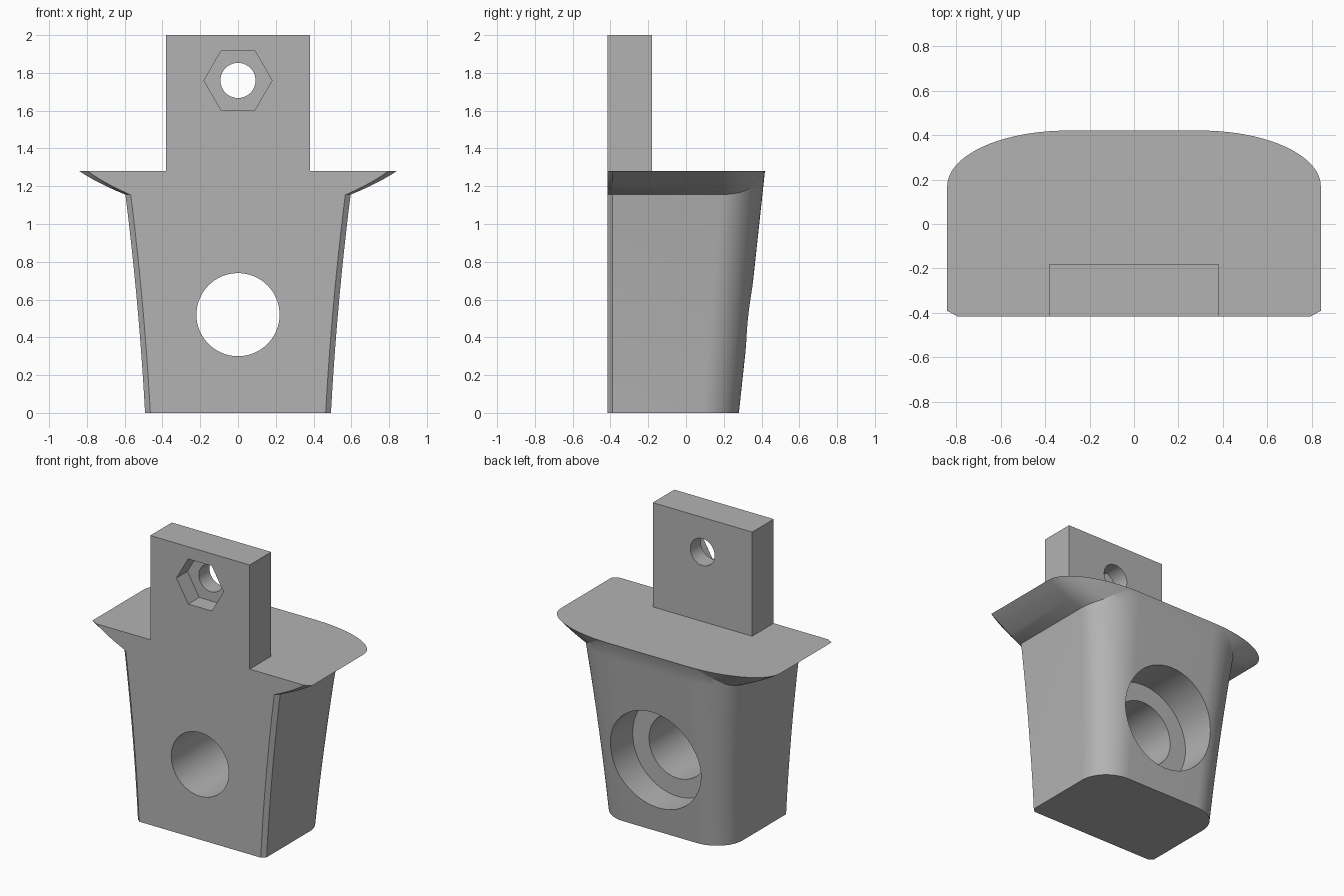
import bpy, bmesh
from math import sin, cos, pi, radians

if "Cube" in bpy.data.objects:
    bpy.data.objects.remove(bpy.data.objects["Cube"])

FRONT, DECK = -0.415, 1.28

grey = bpy.data.materials.new("plain grey")
grey.use_nodes = True
colour = (0.45, 0.45, 0.45, 1)
grey.diffuse_color = colour
grey.node_tree.nodes["Principled BSDF"].inputs["Base Color"].default_value = colour


def new_object(name, bm):
    bmesh.ops.recalc_face_normals(bm, faces=bm.faces)
    mesh = bpy.data.meshes.new(name)
    bm.to_mesh(mesh)
    bm.free()
    obj = bpy.data.objects.new(name, mesh)
    bpy.context.collection.objects.link(obj)
    mesh.materials.append(grey)
    return obj


def section(width, back, arc_x, arc_y, chamfer, steps=20):
    """Half-width outline with chamfered front and elliptical back corners, mirrored."""
    half = [(width - chamfer, FRONT), (width, FRONT + 0.025)]
    for i in range(steps + 1):
        a = pi / 2 * i / steps
        half.append((arc_x + (width - arc_x) * cos(a), arc_y + (back - arc_y) * sin(a)))
    return half + [(-x, y) for x, y in reversed(half)]


def loft(name, layers):
    """Skin a list of (z, outline) layers and cap both ends."""
    bm = bmesh.new()
    rings = [[bm.verts.new((x, y, z)) for x, y in pts] for z, pts in layers]
    n = len(rings[0])
    for low, high in zip(rings, rings[1:]):
        for i in range(n):
            j = (i + 1) % n
            bm.faces.new((low[i], low[j], high[j], high[i]))
    bm.faces.new(rings[0])
    bm.faces.new(rings[-1])
    return new_object(name, bm)


def prism(name, radius, sides, z, y0, y1):
    """Prism along y, with a corner pointing towards +x."""
    rings = []
    bm = bmesh.new()
    for y in (y0, y1):
        rings.append([bm.verts.new((radius * cos(2 * pi * i / sides), y,
                                    z + radius * sin(2 * pi * i / sides))) for i in range(sides)])
    for i in range(sides):
        j = (i + 1) % sides
        bm.faces.new((rings[0][i], rings[0][j], rings[1][j], rings[1][i]))
    for ring in rings:
        bm.faces.new(ring)
    return new_object(name, bm)


def combine(target, other, operation):
    mod = target.modifiers.new(operation, "BOOLEAN")
    mod.operation, mod.object, mod.solver = operation, other, "EXACT"
    bpy.context.view_layer.objects.active = target
    bpy.ops.object.modifier_apply(modifier=mod.name)
    bpy.data.objects.remove(other)


# Tapered body, widening upwards with a slight curve
layers = []
for k in range(13):
    t = k / 12
    width = 0.492 + 0.07 * t + 0.05 * t * t
    layers.append((DECK * t, section(width, 0.28 + 0.138 * t, 0.28 + 0.02 * t,
                                     0.08 + 0.12 * t, 0.028)))
body = loft("bracket_body", layers)

# Flared rim under the deck, reaching out at the sides
layers = []
for k in range(7):
    t = k / 6
    layers.append((1.155 + (DECK - 1.155) * t,
                   section(0.595 + 0.245 * t + 0.06 * t * (1 - t), 0.36 + 0.06 * t, 0.3,
                           0.18 - 0.01 * t, 0.025 + 0.02 * t)))
rim = loft("flared_rim", layers)

# Upright mounting tab
bm = bmesh.new()
bmesh.ops.create_cube(bm, size=1)
for v in bm.verts:
    v.co = (v.co.x * 0.76, FRONT if v.co.y < 0 else -0.18, 2 if v.co.z > 0 else 1.1)
tab = new_object("mounting_tab", bm)

combine(body, rim, "UNION")
combine(body, tab, "UNION")

# Stepped bore through the body, bolt hole and hexagonal nut pocket in the tab
for cutter in (("bore", 0.22, 64, 0.52, -1, 1),
               ("counterbore", 0.345, 64, 0.52, 0.09, 1),
               ("bolt_hole", 0.093, 40, 1.76, -1, 1),
               ("nut_pocket", 0.18, 6, 1.76, -1, -0.295)):
    combine(body, prism(*cutter), "DIFFERENCE")

bpy.ops.object.select_all(action="DESELECT")
body.select_set(True)
bpy.context.view_layer.objects.active = body
bpy.ops.object.shade_smooth_by_angle(angle=radians(25))
